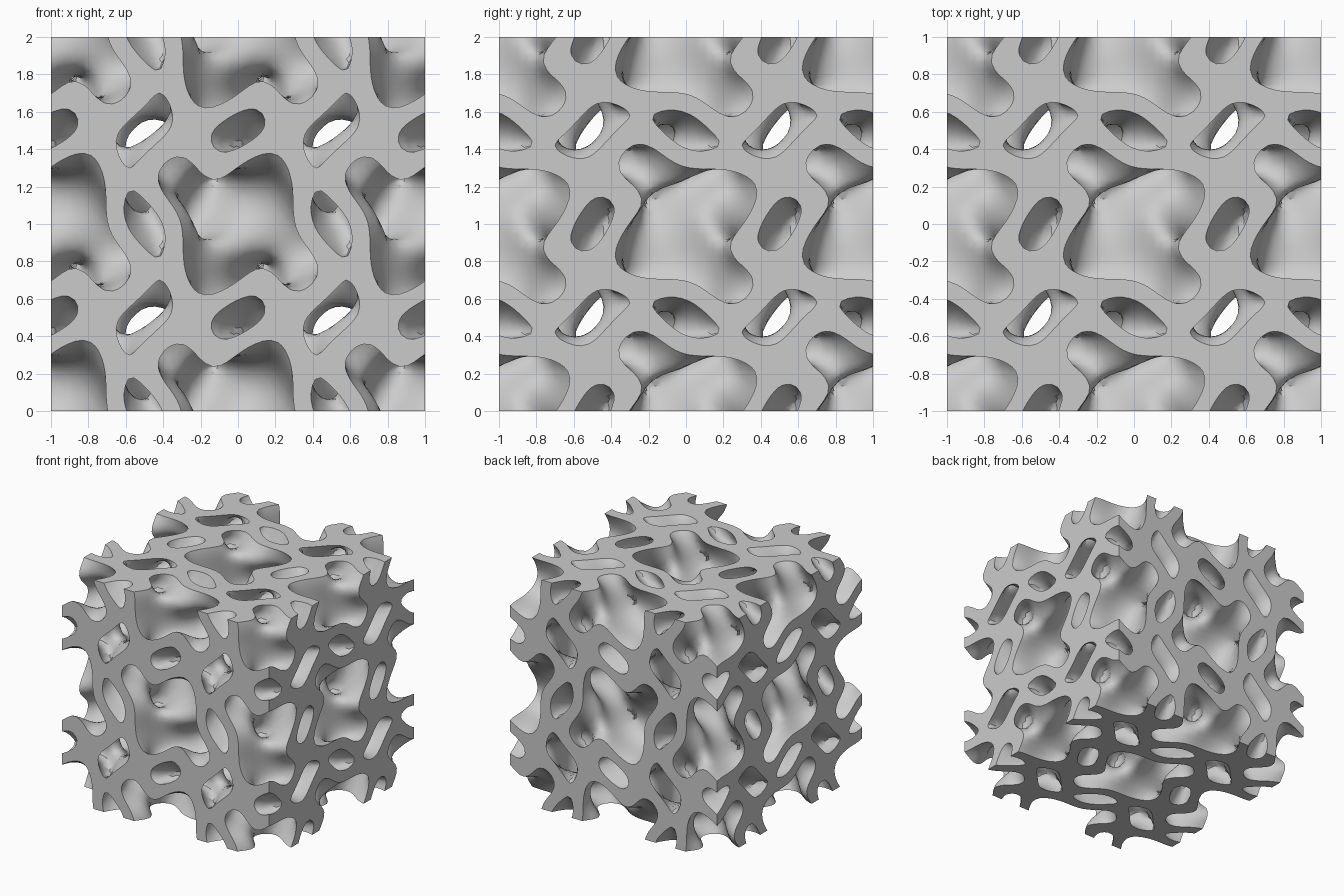
import bpy
from math import sin, cos, pi, radians
from itertools import product
from mathutils import Vector

cube = bpy.data.objects.get("Cube")
if cube:
    bpy.data.objects.remove(cube, do_unlink=True)

CELL = 26            # samples per repeat of the lattice
N = CELL * 2         # two repeats along each axis
STEP = 2.0 / N
WALL = 0.95          # half thickness of the wall, in field units


def field(x, y, z):
    """Sum of three periodic surfaces; the zero level is the middle of the wall."""
    x, y, z = x * 2 * pi, y * 2 * pi, z * 2 * pi
    cx, cy, cz = cos(x), cos(y), cos(z)
    sx, sy, sz = sin(x), sin(y), sin(z)
    dx, dy, dz = cos(2 * x), cos(2 * y), cos(2 * z)
    twist = 2.2 * (sx * cx * cy * sz + sy * cy * cz * sx + sz * cz * cx * sy)
    split = 0.4 * (dx + dy + dz) + 0.2 * (dx * dy + dy * dz + dz * dx)
    diamond = cx * cy * cz - sx * sy * sz
    return twist - split + cx + cy + cz + diamond


# Sample one repeat, then look it up for the whole block
period = [[[WALL - abs(field(i / CELL, j / CELL, k / CELL))
            for k in range(CELL)] for j in range(CELL)] for i in range(CELL)]


def inside(p):
    return min(p) >= 0 and max(p) <= N


def sample(p):
    if not inside(p):
        return -1.0
    return period[p[0] % CELL][p[1] % CELL][p[2] % CELL]


CORNERS = list(product((0, 1), repeat=3))
EDGES = [(a, b) for a in CORNERS for b in CORNERS
         if a < b and sum(abs(u - v) for u, v in zip(a, b)) == 1]


def settle(v, free):
    """Slide a point onto the wall surface along its free axes."""
    start = v.copy()
    for _ in range(2):
        f = field(*v)
        grad = Vector((0, 0, 0))
        for a in free:
            w = v.copy()
            w[a] += 0.001
            grad[a] = (field(*w) - f) * 1000
        if grad.length_squared < 0.5:
            break
        goal = WALL if f > 0 else -WALL
        move = grad * ((goal - f) / grad.length_squared)
        if (v + move - start).length > STEP * 0.6:
            break
        v = v + move
    return v


def cell_point(cell):
    """One surface point for a grid cell; outer cells lie flat on the block."""
    pts = {c: tuple(o + d for o, d in zip(cell, c)) for c in CORNERS}
    val = {c: sample(p) for c, p in pts.items()}
    hits = []
    for a, b in EDGES:
        if inside(pts[a]) and inside(pts[b]) and (val[a] > 0) != (val[b] > 0):
            t = val[a] / (val[a] - val[b])
            hits.append(Vector(pts[a]).lerp(Vector(pts[b]), t))
    crossing = bool(hits)
    if not crossing:
        hits = [Vector(p) for p in pts.values() if inside(p)]
    v = sum(hits, Vector((0, 0, 0))) / len(hits) * STEP - Vector((1, 1, 1))
    if crossing:
        v = settle(v, [a for a in range(3) if 0 <= cell[a] < N])
    return [max(-1.0, min(1.0, c)) for c in v]


verts, faces, index = [], [], {}


def vertex(cell):
    if cell not in index:
        index[cell] = len(verts)
        x, y, z = cell_point(cell)
        verts.append((x, y, z + 1))
    return index[cell]


# A quad wraps every grid edge that passes from solid to empty
for p in product(range(-1, N + 1), repeat=3):
    solid = sample(p) > 0
    for a in range(3):
        q = list(p)
        q[a] += 1
        if solid == (sample(q) > 0):
            continue
        b, c = (a + 1) % 3, (a + 2) % 3
        ring = []
        for db, dc in ((1, 1), (0, 1), (0, 0), (1, 0)):
            cell = list(p)
            cell[b] -= db
            cell[c] -= dc
            ring.append(vertex(tuple(cell)))
        faces.append(ring if solid else ring[::-1])

mesh = bpy.data.meshes.new("lattice_block")
mesh.from_pydata(verts, [], faces)
mesh.update()
block = bpy.data.objects.new("lattice_block", mesh)
bpy.context.collection.objects.link(block)

# Plain grey
grey = bpy.data.materials.new("plain_grey")
grey.use_nodes = True
colour = (0.6, 0.6, 0.6, 1)
grey.diffuse_color = colour
grey.node_tree.nodes["Principled BSDF"].inputs["Base Color"].default_value = colour
mesh.materials.append(grey)

# Smooth walls with crisp cut edges
bpy.ops.object.select_all(action='DESELECT')
block.select_set(True)
bpy.context.view_layer.objects.active = block
bpy.ops.object.shade_smooth_by_angle(angle=radians(35))
